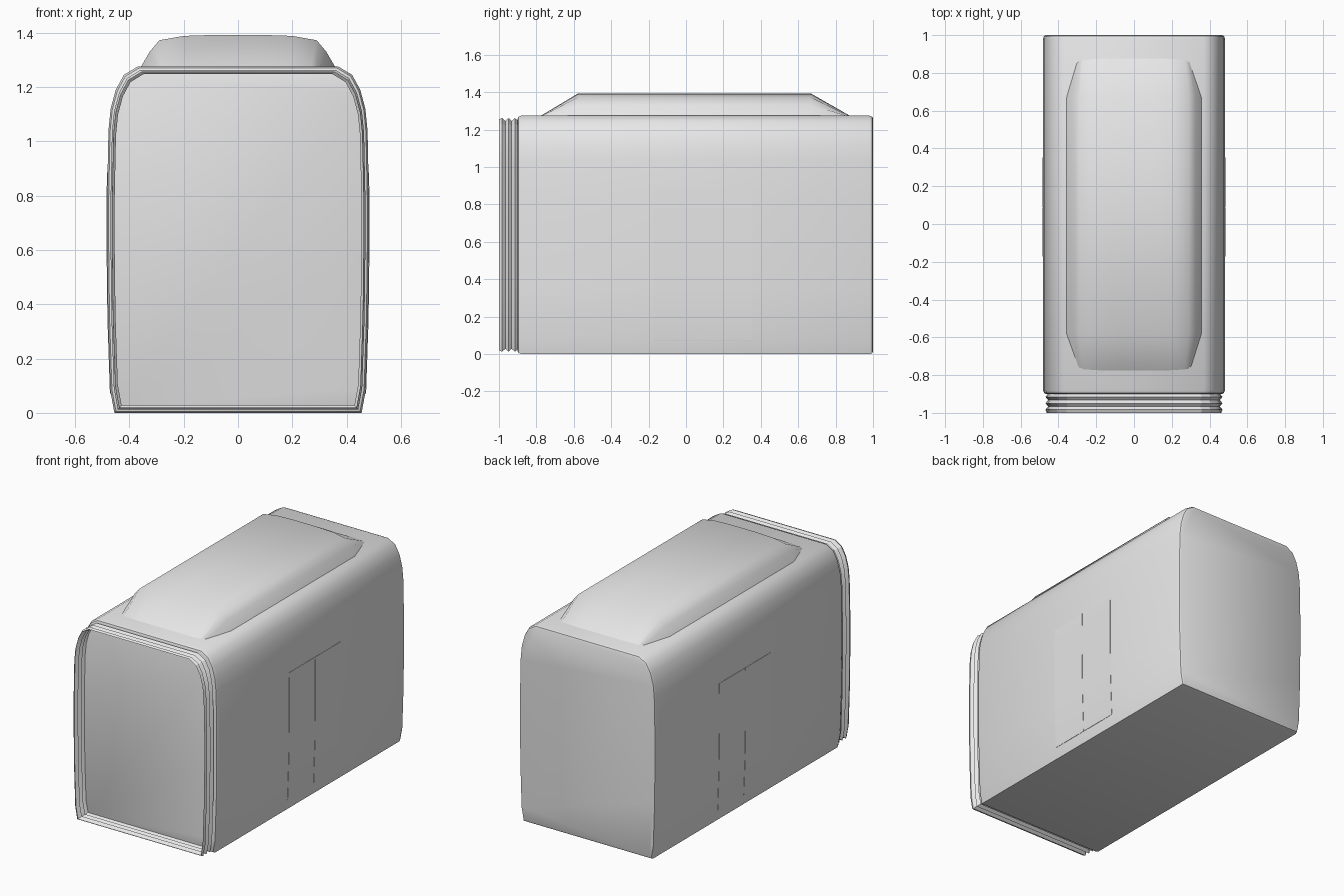
import bpy
import bmesh
import math

cube = bpy.data.objects.get("Cube")
if cube:
    bpy.data.objects.remove(cube)

grey = bpy.data.materials.new("light grey")
grey.use_nodes = True
grey.diffuse_color = (0.8, 0.8, 0.8, 1)
grey.node_tree.nodes["Principled BSDF"].inputs["Base Color"].default_value = (0.8, 0.8, 0.8, 1)

# Half cross-section of the body (x, z), from the floor up to the roof
HALF = [(0.455, 0.0), (0.47, 0.08), (0.479, 0.35), (0.482, 0.6), (0.482, 0.8),
        (0.477, 1.04), (0.469, 1.12), (0.45, 1.19), (0.42, 1.245), (0.37, 1.275)]
MID = HALF[-1][1] / 2


def mirrored(half):
    return half + [(-x, z) for x, z in reversed(half)]


def ring(y, inset):
    """Body section at y, shrunk evenly towards its middle."""
    sx, sz = 1 - inset / 0.482, 1 - inset / MID
    return [(x * sx, y, MID + (z - MID) * sz) for x, z in mirrored(HALF)]


def loft(name, rings, caps=True, closed=True, angle=32):
    """Skin a row of matching sections."""
    bm = bmesh.new()
    rows = [[bm.verts.new(p) for p in r] for r in rings]
    n = len(rows[0])
    for a, b in zip(rows, rows[1:]):
        for i in range(n if closed else n - 1):
            j = (i + 1) % n
            bm.faces.new((a[i], a[j], b[j], b[i]))
    if caps:
        bm.faces.new(rows[0])
        bm.faces.new(rows[-1])
    bmesh.ops.recalc_face_normals(bm, faces=bm.faces)
    mesh = bpy.data.meshes.new(name)
    bm.to_mesh(mesh)
    bm.free()
    mesh.materials.append(grey)
    ob = bpy.data.objects.new(name, mesh)
    bpy.context.collection.objects.link(ob)
    bpy.ops.object.select_all(action='DESELECT')
    ob.select_set(True)
    bpy.context.view_layer.objects.active = ob
    bpy.ops.object.shade_smooth_by_angle(angle=math.radians(angle))
    return ob


# Main body with softened end edges
loft("body", [ring(-0.9, 0.016), ring(-0.895, 0.006), ring(-0.88, 0),
              ring(0.98, 0), ring(0.995, 0.005), ring(1.0, 0.014)])

# Open pleated bellows at the front
PLEATS = 6
pleats = [ring(-1 + 0.102 * i / PLEATS, 0.013 if i % 2 else 0.028)
          for i in range(PLEATS + 1)]
pleats[0] = ring(-1, 0.02)
loft("bellows", pleats, caps=False, angle=20)

# Roof unit: a low hump whose ends ramp down to the roof
hump = mirrored([(0.36, 1.27), (0.325, 1.33), (0.29, 1.372), (0.2, 1.388), (0.08, 1.392)])
ramp = mirrored([(0.3, 1.268), (0.29, 1.27), (0.27, 1.272), (0.18, 1.275), (0.07, 1.275)])
loft("roof_unit", [[(x, y, z) for x, z in shape] for y, shape in
                   ((-0.775, ramp), (-0.58, hump), (0.67, hump), (0.875, ramp))], angle=40)


def side_x(z):
    """Half width of the body at height z."""
    for (x0, z0), (x1, z1) in zip(HALF, HALF[1:]):
        if z0 <= z <= z1:
            return x0 + (x1 - x0) * (z - z0) / (z1 - z0)


# Two door leaves on each side, following the wall
heights = [0.07, 0.08, 0.35, 0.6, 0.8, 0.885]
for side, side_name in ((1, "left"), (-1, "right")):
    for y0, y1, leaf in ((-0.172, 0.088, "front"), (0.091, 0.352, "rear")):
        rings = []
        for z in heights:
            outer, inner = side * (side_x(z) + 0.002), side * (side_x(z) - 0.004)
            rings.append([(inner, y0, z), (outer, y0, z), (outer, y1, z), (inner, y1, z)])
        loft(f"{side_name}_{leaf}_door_leaf", rings)
